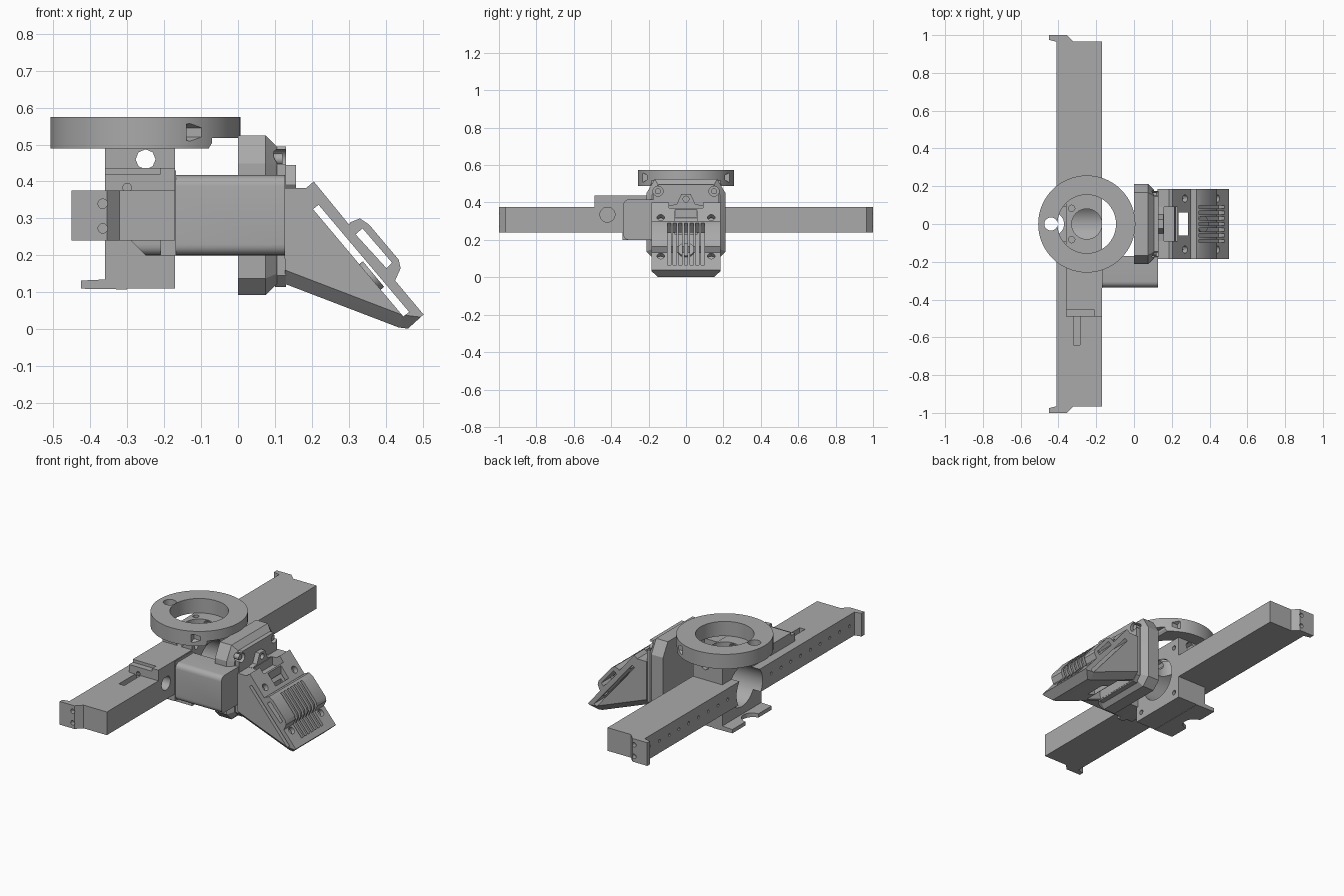
import bpy, bmesh, math
from mathutils import Vector, Matrix

cube = bpy.data.objects.get("Cube")
if cube:
    bpy.data.objects.remove(cube, do_unlink=True)

gray = bpy.data.materials.new("plain gray")
gray.use_nodes = True
gray.diffuse_color = (0.4, 0.4, 0.4, 1)
gray.node_tree.nodes["Principled BSDF"].inputs["Base Color"].default_value = (0.4, 0.4, 0.4, 1)


def finish(name, bm):
    bmesh.ops.recalc_face_normals(bm, faces=bm.faces)
    mesh = bpy.data.meshes.new(name)
    bm.to_mesh(mesh)
    bm.free()
    ob = bpy.data.objects.new(name, mesh)
    bpy.context.collection.objects.link(ob)
    mesh.materials.append(gray)
    return ob


def box(name, x, y, z):
    return prism(name, [(x[0], z[0]), (x[1], z[0]), (x[1], z[1]), (x[0], z[1])], "Y", *y)


def prism(name, pts, axis, lo, hi):
    """Extrude a 2D outline along an axis: Y uses (x, z), Z uses (x, y), X uses (y, z)."""
    place = {"X": lambda a, b, t: (t, a, b), "Y": lambda a, b, t: (a, t, b),
             "Z": lambda a, b, t: (a, b, t)}[axis]
    bm = bmesh.new()
    face = bm.faces.new([bm.verts.new(place(a, b, lo)) for a, b in pts])
    new = bmesh.ops.extrude_face_region(bm, geom=[face])["geom"]
    bmesh.ops.translate(bm, verts=[v for v in new if isinstance(v, bmesh.types.BMVert)],
                        vec=place(0, 0, hi - lo))
    return finish(name, bm)


def rod(name, center, direction, r, length, sides=32):
    bm = bmesh.new()
    turn = Vector(direction).to_track_quat("Z", "Y").to_matrix().to_4x4()
    bmesh.ops.create_cone(bm, cap_ends=True, segments=sides, radius1=r, radius2=r,
                          depth=length, matrix=Matrix.Translation(center) @ turn)
    return finish(name, bm)


def cut(ob, cutters, operation="DIFFERENCE"):
    bpy.context.view_layer.objects.active = ob
    for c in cutters:
        m = ob.modifiers.new("cut", "BOOLEAN")
        m.object, m.operation, m.solver = c, operation, "EXACT"
        bpy.ops.object.modifier_apply(modifier=m.name)
        bpy.data.objects.remove(c, do_unlink=True)


def bevel(ob, width, segments, test):
    bm = bmesh.new()
    bm.from_mesh(ob.data)
    edges = [e for e in bm.edges if test((e.verts[0].co + e.verts[1].co) / 2,
                                         (e.verts[1].co - e.verts[0].co).normalized())]
    bmesh.ops.bevel(bm, geom=edges, offset=width, segments=segments, profile=0.5,
                    affect="EDGES")
    bm.to_mesh(ob.data)
    bm.free()


CX = -0.25  # shared axis of ring and housing
X, Y, Z = (1, 0, 0), (0, 1, 0), (0, 0, 1)

# Crossbeam with hooked, chamfered ends
half = [(-0.17, 0.965), (-0.32, 0.965), (-0.355, 1), (-0.45, 1), (-0.45, 0.975), (-0.41, 0.965)]
beam = prism("crossbeam", half + [(x, -y) for x, y in reversed(half)], "Z", 0.24, 0.375)
holes = [rod("h", (CX, 0, 0.3), X, 0.12, 1),
         rod("h", (-0.17, -0.42, 0.335), X, 0.04, 0.12),
         box("h", (-0.32, -0.285), (-0.64, -0.48), (0.34, 0.4))]
for s in (-1, 1):
    holes += [rod("h", (-0.41, s * (0.2 + 0.09 * i), 0.31), X, 0.009, 0.05, 10) for i in range(9)]
    holes += [rod("h", (-0.366, s, z), Y, 0.013, 0.05, 12) for z in (0.273, 0.34)]
cut(beam, holes)

# Central housing with foot plate and bores
housing = box("housing", (-0.36, -0.17), (-0.18, 0.18), (0.11, 0.49))
cut(housing, [prism("foot", [(-0.425, 0.11), (-0.3, 0.108), (-0.3, 0.14), (-0.36, 0.135),
                             (-0.425, 0.132)], "Y", -0.18, 0.18)], "UNION")
cut(housing, [rod("h", (CX, 0, 0.3), X, 0.12, 1),
              rod("h", (CX, 0, 0.45), Z, 0.08, 0.3),
              rod("h", (CX, 0, 0.46), Y, 0.027, 1, 8),
              rod("h", (-0.43, 0, 0.12), Z, 0.06, 0.1)]
    + [rod("h", (-0.17, s * 0.14, z), X, 0.014, 0.1, 12) for s in (-1, 1) for z in (0.155, 0.44)]
    + [rod("h", (-0.33, s * 0.083, 0.49), Z, 0.017, 0.08, 12) for s in (-1, 1)])

# Clamp on top of the beam
clamp = box("beam_clamp", (-0.36, -0.17), (-0.49, -0.17), (0.37, 0.437))
cut(clamp, [box("h", (-0.4, -0.21), (-0.5, -0.455), (0.42, 0.5)),
            rod("h", (-0.3, -0.49, 0.383), Y, 0.012, 0.1, 10)])
box("clamp_cheek", (-0.21, -0.168), (-0.34, -0.18), (0.2, 0.43))

# Side arm carrying the tool head
arm = prism("side_arm", [(-0.3, 0.25), (-0.25, 0.2), (0.127, 0.2), (0.127, 0.417),
                         (-0.21, 0.417), (-0.21, 0.25)], "Y", -0.335, -0.17)
bevel(arm, 0.03, 5, lambda c, d: abs(d.x) > 0.9 and c.y < -0.3 and c.x > -0.2)

# Top ring with stepped underside, screw holes and clamp bores
ring = rod("top_ring", (CX, 0, 0.532), Z, 0.257, 0.085, 96)
cut(ring, [rod("h", (CX, 0, 0.53), Z, 0.155, 0.2, 72),
           prism("h", [(-0.085, 0.48), (0.1, 0.48), (0.1, 0.517), (-0.07, 0.517), (-0.07, 0.505)],
                 "Y", -0.3, 0.3),
           rod("h", (-0.44, 0, 0.54), Z, 0.035, 0.2, 20)]
    + [rod("h", (-0.06, s * 0.228, 0.533), X, 0.024, 0.16, 6) for s in (-1, 1)])

# Tool head back plate: chamfered slab with a smaller raised step
def slab(name, w, lo, hi, c, x0, x1):
    half_out = [(w - c, lo), (w, lo + c), (w, hi - c * 1.7), (w - c, hi)]
    return prism(name, half_out + [(-y, z) for y, z in reversed(half_out)], "X", x0, x1)


plate = slab("head_plate", 0.212, 0.093, 0.525, 0.045, 0, 0.105)
bevel(plate, 0.03, 1, lambda c, d: c.x > 0.1 and abs(d.x) < 0.1)
step = slab("head_step", 0.175, 0.115, 0.495, 0.03, 0.1, 0.13)
for part in (plate, step):
    cut(part, [rod("h", (0.1, s * 0.15, 0.46), X, 0.027, 0.1, 20) for s in (-1, 1)])
for s in (-1, 1):
    rod("head_screw", (0.09, s * 0.15, 0.46), X, 0.016, 0.06, 16)

# Ear bracket above the nozzle duct
ear = prism("ear_bracket", [(-0.09, 0.33), (0.09, 0.33), (0.09, 0.385), (0.05, 0.39),
                            (0.025, 0.445), (-0.025, 0.445), (-0.05, 0.39), (-0.09, 0.385)],
            "X", 0.125, 0.157)
cut(ear, [rod("h", (0.15, 0, 0.418), X, 0.016, 0.1, 14)])

# Wedge shaped duct with a raised fan cover
duct = prism("cooling_duct", [(0.125, 0.383), (0.185, 0.383), (0.205, 0.4), (0.3, 0.284),
                              (0.305, 0.29), (0.33, 0.3), (0.355, 0.283), (0.435, 0.188),
                              (0.44, 0.165), (0.425, 0.132), (0.502, 0.04), (0.46, 0.002),
                              (0.435, 0.005), (0.127, 0.123)], "Y", -0.185, 0.185)
bevel(duct, 0.035, 1, lambda c, d: abs(c.y) > 0.18 and c.z < 0.1 and c.x < 0.45)
slots = [prism("h", [(0.203, 0.325), (0.218, 0.337), (0.463, 0.047), (0.447, 0.035)],
               "Y", -0.3, 0.3),
         prism("h", [(0.318, 0.257), (0.337, 0.273), (0.417, 0.18), (0.402, 0.165)],
               "Y", -0.3, 0.3),
         box("h", (0.16, 0.23), (-0.09, 0.09), (0.335, 0.5)),
         box("h", (0.235, 0.285), (-0.06, 0.06), (-0.1, 0.5)),
         prism("h", [(0.13, 0.1), (0.23, 0.05), (0.23, 0.2), (0.15, 0.3)], "Y", -0.13, 0.13)]
# Grille openings and mounting holes, perpendicular to the sloped face
for i in range(7):
    y = -0.09 + 0.03 * i
    slots.append(prism("h", [(0.29, 0.23), (0.36, 0.31), (0.53, 0.11), (0.46, 0.05)][0:4],
                       "Y", y - 0.009, y + 0.009))
normal = Vector((0.77, 0, 0.64))
for s in (-1, 1):
    for x, z in ((0.27, 0.32), (0.44, 0.114)):
        slots.append(rod("h", (x, s * 0.135, z), normal, 0.02, 0.06, 16))
cut(duct, slots)
# Fan hub behind the grille
rod("fan_hub", (0.355, 0, 0.14), normal, 0.045, 0.03, 24)

# Smooth curved surfaces, keep edges crisp
bpy.ops.object.select_all(action="DESELECT")
for ob in bpy.context.collection.objects:
    if ob.type == "MESH":
        ob.select_set(True)
        bpy.context.view_layer.objects.active = ob
bpy.ops.object.shade_smooth_by_angle(angle=math.radians(28))
